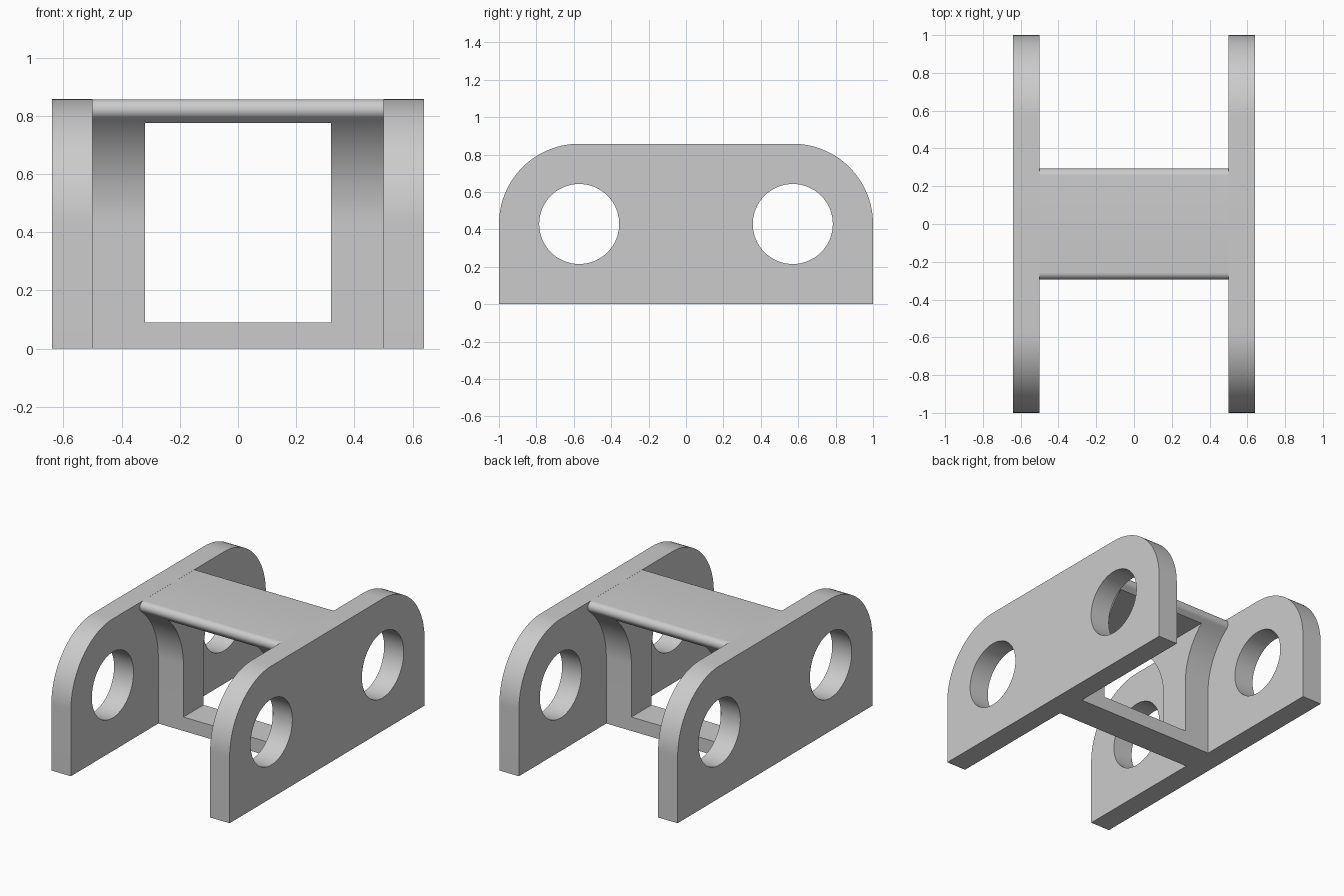
import bpy
import bmesh
from math import pi, sin, cos, atan2, hypot, radians

old = bpy.data.objects.get("Cube")
if old:
    bpy.data.objects.remove(old)

HEIGHT = 0.857
PIVOT_Y, PIVOT_Z = 0.571, 0.4285     # pin centres
END_R = 1 - PIVOT_Y                  # rounded plate ends
HOLE_R = 0.214
INNER, OUTER = 0.5, 0.64             # side plate faces in x
LIP_R = 0.035                        # rounded lip of the centre block
LIP_Y, LIP_Z = 0.258, HEIGHT - LIP_R

grey = bpy.data.materials.new("plain grey")
grey.use_nodes = True
GREY = (0.6, 0.6, 0.6, 1)
grey.diffuse_color = GREY
grey.node_tree.nodes["Principled BSDF"].inputs["Base Color"].default_value = GREY


def arc(cy, cz, r, start, end, steps):
    return [(cy + r * cos(start + (end - start) * i / steps),
             cz + r * sin(start + (end - start) * i / steps)) for i in range(steps + 1)]


def extrude_x(name, profile, x0, x1):
    """Solid made from a closed (y, z) outline swept along x."""
    bm = bmesh.new()
    face = bm.faces.new([bm.verts.new((x0, y, z)) for y, z in profile])
    swept = bmesh.ops.extrude_face_region(bm, geom=[face])["geom"]
    verts = [v for v in swept if isinstance(v, bmesh.types.BMVert)]
    bmesh.ops.translate(bm, verts=verts, vec=(x1 - x0, 0, 0))
    bmesh.ops.recalc_face_normals(bm, faces=bm.faces)
    mesh = bpy.data.meshes.new(name)
    bm.to_mesh(mesh)
    bm.free()
    mesh.materials.append(grey)
    obj = bpy.data.objects.new(name, mesh)
    bpy.context.collection.objects.link(obj)
    return obj


def combine(target, other, operation):
    bpy.context.view_layer.objects.active = target
    mod = target.modifiers.new(operation, 'BOOLEAN')
    mod.operation, mod.solver, mod.object = operation, 'EXACT', other
    bpy.ops.object.modifier_apply(modifier=mod.name)
    bpy.data.objects.remove(other)


def mirrored(half):
    """Complete a +y half outline with its reversed -y copy."""
    return half + [(-y, z) for y, z in reversed(half)]


# Centre block: concave clearance sides ending in a rounded lip
dy, dz = LIP_Y - PIVOT_Y, LIP_Z - PIVOT_Z
clear_r = hypot(dy, dz) - LIP_R
tangent = atan2(dz, dy)
side = [(PIVOT_Y - clear_r, 0)]
side += arc(PIVOT_Y, PIVOT_Z, clear_r, pi, tangent, 24)
side += arc(LIP_Y, LIP_Z, LIP_R, tangent - pi, pi / 2, 14)[1:]
frame = extrude_x("link_frame", mirrored(side), -INNER, INNER)

# Rectangular window through the block
window = extrude_x("window_cutter",
                   [(-0.6, 0.09), (0.6, 0.09), (0.6, 0.775), (-0.6, 0.775)], -0.32, 0.32)
combine(frame, window, 'DIFFERENCE')

# Side plates with rounded upper ends and two pin holes
plate_outline = mirrored([(1, 0)] + arc(PIVOT_Y, PIVOT_Z, END_R, 0, pi / 2, 28))
for sign in (-1, 1):
    plate = extrude_x("side_plate", plate_outline, sign * INNER, sign * OUTER)
    for end in (-1, 1):
        ring = arc(end * PIVOT_Y, PIVOT_Z, HOLE_R, 0, 2 * pi, 64)[:-1]
        hole = extrude_x("hole_cutter", ring, sign * 0.4, sign * 0.8)
        combine(plate, hole, 'DIFFERENCE')
    combine(frame, plate, 'UNION')

# Merge coplanar faces and smooth the curves only
bm = bmesh.new()
bm.from_mesh(frame.data)
bmesh.ops.remove_doubles(bm, verts=bm.verts, dist=0.0001)
bmesh.ops.dissolve_limit(bm, angle_limit=radians(0.5), verts=bm.verts, edges=bm.edges)
bm.to_mesh(frame.data)
bm.free()
bpy.ops.object.select_all(action='DESELECT')
frame.select_set(True)
bpy.context.view_layer.objects.active = frame
bpy.ops.object.shade_smooth_by_angle(angle=radians(30))
